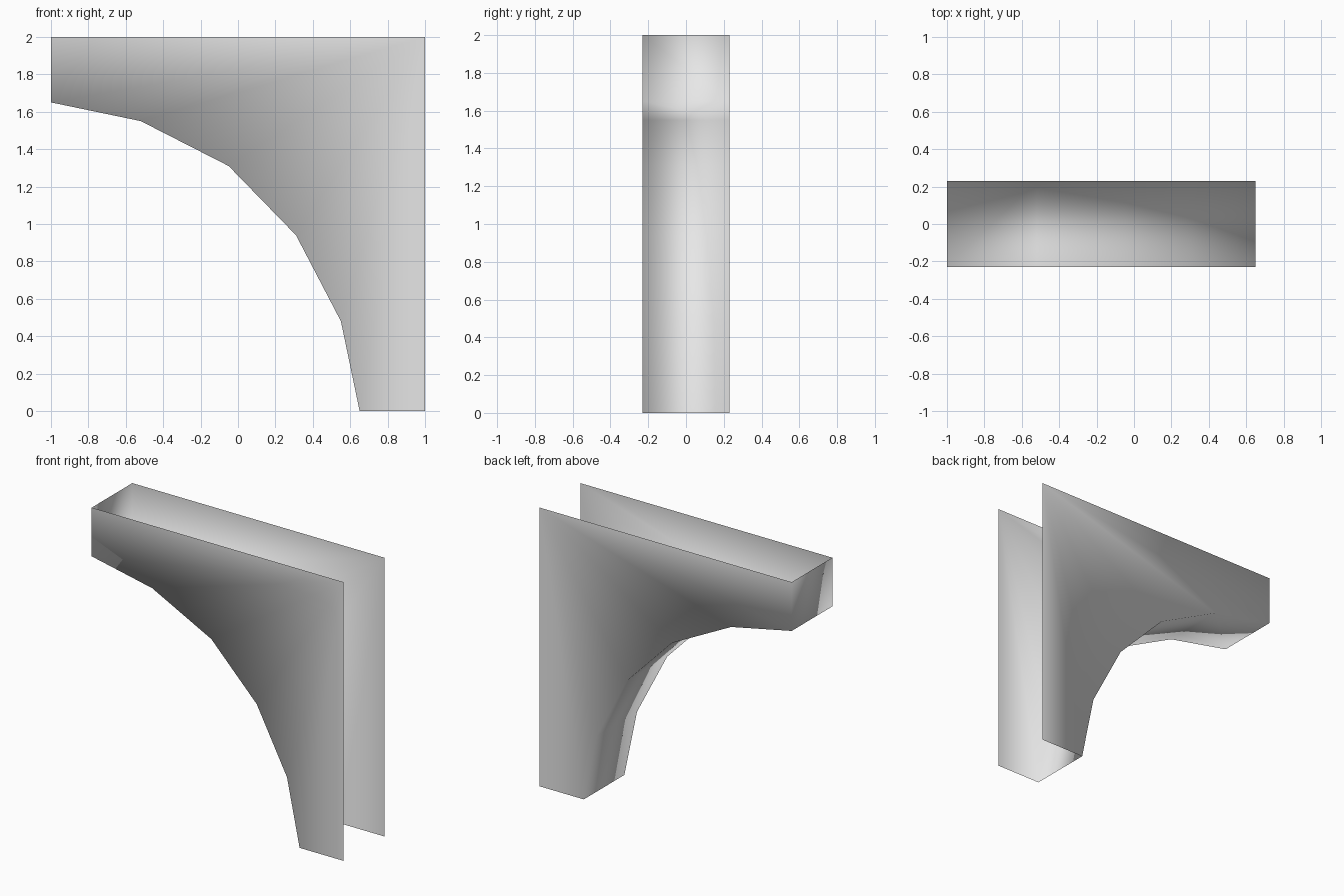
import bpy
import bmesh

cube = bpy.data.objects.get("Cube")
if cube:
    bpy.data.objects.remove(cube, do_unlink=True)

HALF_DEPTH = 0.23
# Curved lower edge of the bracket, from the arm tip to the foot (x, z)
ARCH = [(-1, 1.65), (-0.52, 1.55), (-0.05, 1.31), (0.31, 0.94), (0.55, 0.48), (0.65, 0)]
# Arm tip top, arch, foot corner; every plate triangle meets at the outer corner
RIM = [(-1, 2)] + ARCH + [(1, 0)]
CORNER = (1, 2)

grey = bpy.data.materials.new("light_grey")
grey.use_nodes = True
colour = (0.8, 0.8, 0.8, 1)
grey.diffuse_color = colour
grey.node_tree.nodes["Principled BSDF"].inputs["Base Color"].default_value = colour

bm = bmesh.new()


def add_plate(y):
    """Flat side plate, fanned out from the outer corner."""
    rim = [bm.verts.new((x, y, z)) for x, z in RIM]
    corner = bm.verts.new((CORNER[0], y, CORNER[1]))
    for a, b in zip(rim, rim[1:]):
        bm.faces.new((corner, a, b))
    return rim


front = add_plate(-HALF_DEPTH)
back = add_plate(HALF_DEPTH)

# End cap and curved underside; the top, outer side and foot stay open
for i in range(len(ARCH)):
    bm.faces.new((front[i], back[i], back[i + 1], front[i + 1]))

bmesh.ops.recalc_face_normals(bm, faces=bm.faces)
# Turn the whole shell outwards if needed
bm.faces.ensure_lookup_table()
if bm.faces[0].normal.y > 0:
    bmesh.ops.reverse_faces(bm, faces=bm.faces)
for face in bm.faces:
    face.smooth = True

mesh = bpy.data.meshes.new("corner_bracket")
bm.to_mesh(mesh)
bm.free()
mesh.materials.append(grey)
bracket = bpy.data.objects.new("corner_bracket", mesh)
bpy.context.collection.objects.link(bracket)
